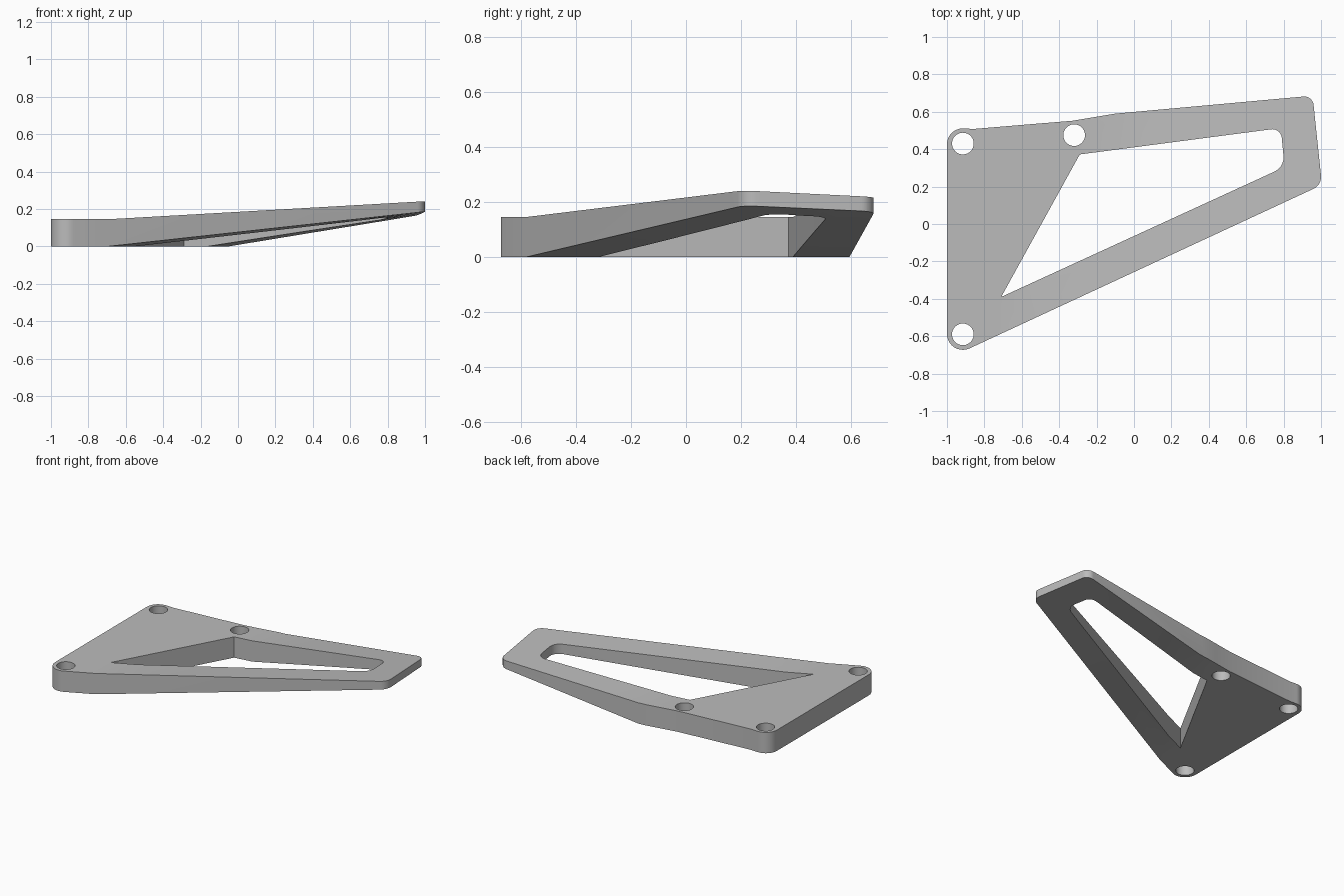
import bpy, bmesh, math
from mathutils import Vector

if "Cube" in bpy.data.objects:
    bpy.data.objects.remove(bpy.data.objects["Cube"], do_unlink=True)

THICK = 0.145          # mounting plate thickness
TOP_SLOPE = 0.087      # rise of the arms' upper face

grey = bpy.data.materials.new("plain grey")
grey.use_nodes = True
grey.diffuse_color = (0.5, 0.5, 0.5, 1)
grey.node_tree.nodes["Principled BSDF"].inputs["Base Color"].default_value = (0.5, 0.5, 0.5, 1)


def make_object(name, bm):
    bmesh.ops.recalc_face_normals(bm, faces=bm.faces)
    mesh = bpy.data.meshes.new(name)
    bm.to_mesh(mesh)
    bm.free()
    obj = bpy.data.objects.new(name, mesh)
    mesh.materials.append(grey)
    bpy.context.collection.objects.link(obj)
    return obj


def rounded(corners, steps=10):
    """Polygon from (x, y, fillet radius) corners."""
    pts = []
    for i, (x, y, r) in enumerate(corners):
        p = Vector((x, y))
        if r == 0:
            pts.append(p)
            continue
        a = (Vector(corners[i - 1][:2]) - p).normalized()
        b = (Vector(corners[(i + 1) % len(corners)][:2]) - p).normalized()
        half = a.angle(b) / 2
        centre = p + (a + b).normalized() * (r / math.sin(half))
        start = p + a * (r / math.tan(half)) - centre
        end = p + b * (r / math.tan(half)) - centre
        sweep = math.pi - 2 * half
        for k in range(steps + 1):
            f = k / steps
            pts.append(centre + (start * math.sin((1 - f) * sweep)
                                 + end * math.sin(f * sweep)) / math.sin(sweep))
    return pts


def prism(name, pts):
    bm = bmesh.new()
    face = bm.faces.new([bm.verts.new((p.x, p.y, -0.2)) for p in pts])
    ext = bmesh.ops.extrude_face_region(bm, geom=[face])
    verts = [v for v in ext["geom"] if isinstance(v, bmesh.types.BMVert)]
    bmesh.ops.translate(bm, verts=verts, vec=(0, 0, 0.8))
    return make_object(name, bm)


def cut(target, cutter, operation):
    mod = target.modifiers.new(operation, "BOOLEAN")
    mod.operation, mod.object, mod.solver = operation, cutter, "EXACT"
    bpy.context.view_layer.objects.active = target
    bpy.ops.object.modifier_apply(modifier=mod.name)
    bpy.data.objects.remove(cutter, do_unlink=True)


# Bent slab: flat plate on the left, tapering upward past the slanted bend line
bend_a, bend_b = Vector((-0.70, -0.59)), Vector((-0.06, 0.575))
end_a, end_b = Vector((1.0, 0.2)), Vector((0.95, 0.68))
along = (bend_b - bend_a).normalized()
across = Vector((along.y, -along.x))
bm = bmesh.new()
rows = []
for i in range(8):
    s = -0.2 + 0.2 * i
    bend, end = bend_a.lerp(bend_b, s), end_a.lerp(end_b, s)
    row = [(Vector((-1.2, bend.y)), 0, THICK)]
    for t in (0, 0.25, 0.5, 0.75, 1, 1.15):
        p = bend.lerp(end, t)
        row.append((p, t * (0.186 - 0.022 * s),
                    THICK + TOP_SLOPE * max(0, (p - bend_a).dot(across))))
    rows.append([(bm.verts.new((p.x, p.y, lo)), bm.verts.new((p.x, p.y, hi)))
                 for p, lo, hi in row])
for r0, r1 in zip(rows, rows[1:]):
    for j in range(len(r0) - 1):
        for side in (0, 1):
            bm.faces.new([r0[j][side], r0[j + 1][side], r1[j + 1][side], r1[j][side]])
    for j in (0, -1):
        bm.faces.new([r0[j][0], r0[j][1], r1[j][1], r1[j][0]])
for r in (rows[0], rows[-1]):
    for p, q in zip(r, r[1:]):
        bm.faces.new([p[0], q[0], q[1], p[1]])
bracket = make_object("bent_bracket", bm)

# Outer outline with rounded bosses and tip
outline = [(-1, -0.721, 0.085), (1.005, 0.209, 0.07), (0.955, 0.686, 0.05),
           (-0.1, 0.59, 0), (-0.33, 0.552, 0), (-0.86, 0.508, 0), (-1, 0.517, 0.085)]
cut(bracket, prism("outline_cutter", rounded(outline)), "INTERSECT")

# Window between the two arms
window = [(-0.71, -0.39, 0), (0.805, 0.305, 0.084), (0.785, 0.513, 0.05), (-0.29, 0.372, 0)]
cut(bracket, prism("window_cutter", rounded(window)), "DIFFERENCE")

# Screw holes
for x, y in ((-0.915, 0.43), (-0.915, -0.59), (-0.32, 0.475)):
    ring = [Vector((x + 0.058 * math.cos(a), y + 0.058 * math.sin(a)))
            for a in (math.tau * k / 40 for k in range(40))]
    cut(bracket, prism("hole_cutter", ring), "DIFFERENCE")

bpy.ops.object.select_all(action="DESELECT")
bracket.select_set(True)
bpy.context.view_layer.objects.active = bracket
bpy.ops.object.shade_smooth_by_angle(angle=math.radians(25))
